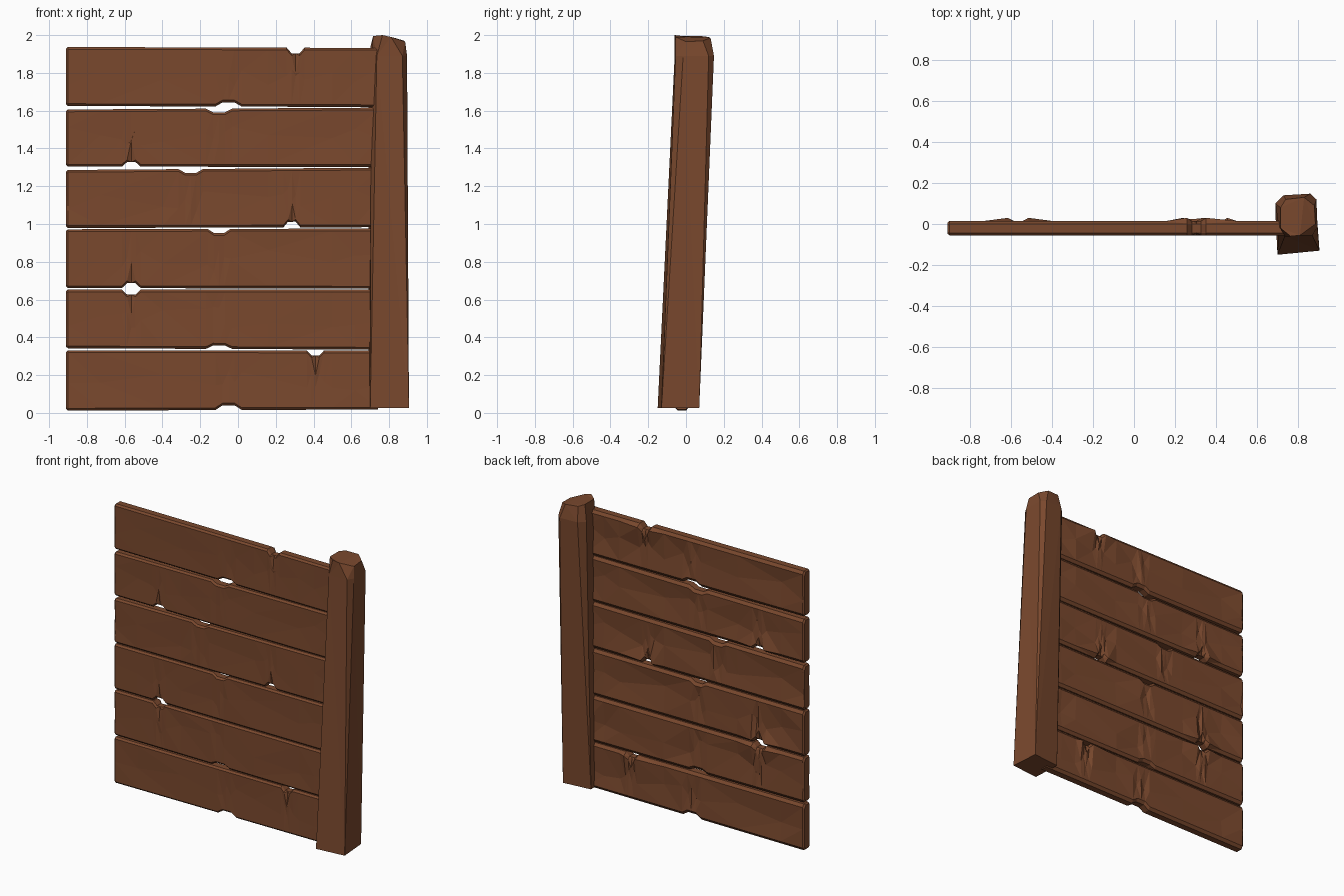
import bpy, bmesh, random

if "Cube" in bpy.data.objects:
    bpy.data.objects.remove(bpy.data.objects["Cube"])

random.seed(4)
wood = bpy.data.materials.new("brown wood")
wood.diffuse_color = (0.195, 0.066, 0.027, 1)
wood.use_nodes = True
wood.node_tree.nodes["Principled BSDF"].inputs["Base Color"].default_value = wood.diffuse_color


def loft(name, rings):
    """Skin a list of equal-length point rings and cap both ends."""
    bm = bmesh.new()
    vs = [[bm.verts.new(p) for p in r] for r in rings]
    n = len(rings[0])
    for a, b in zip(vs, vs[1:]):
        for i in range(n):
            j = (i + 1) % n
            bm.faces.new((a[i], a[j], b[j], b[i]))
    bm.faces.new(vs[0][::-1])
    bm.faces.new(vs[-1])
    bmesh.ops.remove_doubles(bm, verts=bm.verts, dist=0.0005)
    bmesh.ops.triangulate(bm, faces=bm.faces)
    bmesh.ops.recalc_face_normals(bm, faces=bm.faces)
    me = bpy.data.meshes.new(name)
    bm.to_mesh(me)
    bm.free()
    me.materials.append(wood)
    bpy.context.collection.objects.link(bpy.data.objects.new(name, me))


FRONT, BACK, CH = -0.055, 0.015, 0.012


def profile(x, notch):
    """Notch depth at x: flat middle with sloping shoulders."""
    cx, w, depth, _ = notch
    return depth * max(0, min(1, (w - abs(x - cx)) / (w * 0.55)))


def plank(name, ends, low, high):
    """ends: bottom left/right, top left/right; notch: x, half width, depth, crack."""
    bl, br, tl, tr = ends
    xs = {-0.91, -0.9, -0.73, -0.4, 0.16, 0.5, 0.62, 0.74}
    for cx, w, _, _ in (low, high):
        xs = {x for x in xs if abs(x - cx) > w + 0.03}
        xs |= {cx - w, cx - 0.45 * w, cx, cx + 0.45 * w, cx + w}
    rings = []
    for x in sorted(xs):
        f = (x + 0.91) / 1.65
        b = bl + (br - bl) * f + profile(x, low)
        t = tl + (tr - tl) * f - profile(x, high)
        # A crack is a chamfer pulled far into the plank at one station
        cb = low[3] if low[3] and x == low[0] else CH
        ct = high[3] if high[3] and x == high[0] else CH
        end = 0.008 if x == -0.91 else 0
        b, t = b + end, t - end
        fr, bk = FRONT + end, BACK - end
        mid = (b + t) / 2 + random.uniform(-0.06, 0.06)
        fm = fr + random.uniform(0, 0.005)
        bm_ = bk - (0 if end else random.uniform(0, 0.016))
        blo = bhi = bk
        # Splintered wood stands proud beside a crack on the back
        if low[3] and 0.9 * low[1] < abs(x - low[0]) < 1.1 * low[1]:
            blo = 0.03
        if high[3] and 0.9 * high[1] < abs(x - high[0]) < 1.1 * high[1]:
            bhi = 0.03
        kb = 0.07 if low[3] and x == low[0] else 0.02
        kt = 0.07 if high[3] and x == high[0] else 0.02
        ring = [(fr, b + cb), (fm, mid), (fr, t - ct),
                (fr + 0.012, t), (bk - 0.014, t),
                (bhi, t - kt), (bm_, mid), (blo, b + kb),
                (bk - 0.014, b), (fr + 0.012, b)]
        rings.append([(x, y, z) for y, z in ring])
    loft(name, rings)


# Six boards, bottom to top
plank("plank_1", (0.012, 0.018, 0.331, 0.330), (-0.05, 0.07, 0.025, 0), (0.41, 0.045, 0.026, 0.105))
plank("plank_2", (0.342, 0.335, 0.653, 0.652), (-0.10, 0.07, 0.018, 0), (-0.565, 0.05, 0.026, 0.11))
plank("plank_3", (0.661, 0.658, 0.972, 0.976), (-0.565, 0.05, 0.026, 0.115), (-0.10, 0.06, 0.022, 0))
plank("plank_4", (0.979, 0.983, 1.286, 1.298), (0.285, 0.045, 0.03, 0.105), (-0.25, 0.065, 0.02, 0))
plank("plank_5", (1.304, 1.302, 1.606, 1.616), (-0.565, 0.05, 0.024, 0.115), (-0.10, 0.07, 0.02, 0))
plank("plank_6", (1.625, 1.619, 1.937, 1.932), (-0.05, 0.07, 0.022, 0), (0.305, 0.047, 0.03, 0.105))

# Leaning post: square foot, corner chamfers that widen upwards, blunt top
foot = [(0.70, -0.15), (0.70, -0.15), (0.905, -0.13), (0.905, -0.13),
        (0.89, 0.07), (0.89, 0.07), (0.69, 0.05), (0.69, 0.05)]
shoulder = [(0.705, -0.01), (0.735, -0.06), (0.87, -0.055), (0.895, -0.015),
            (0.89, 0.12), (0.86, 0.148), (0.73, 0.14), (0.69, 0.10)]
crown = [(0.715, -0.02, 1.995), (0.765, -0.06, 2.0), (0.81, -0.055, 1.99),
         (0.885, 0.0, 1.965), (0.88, 0.09, 1.97), (0.83, 0.13, 1.985),
         (0.74, 0.12, 1.99), (0.715, 0.08, 1.995)]
loft("post", [[(x, y, 0.025) for x, y in foot],
              [(x, y, 1.89) for x, y in shoulder], crown])
